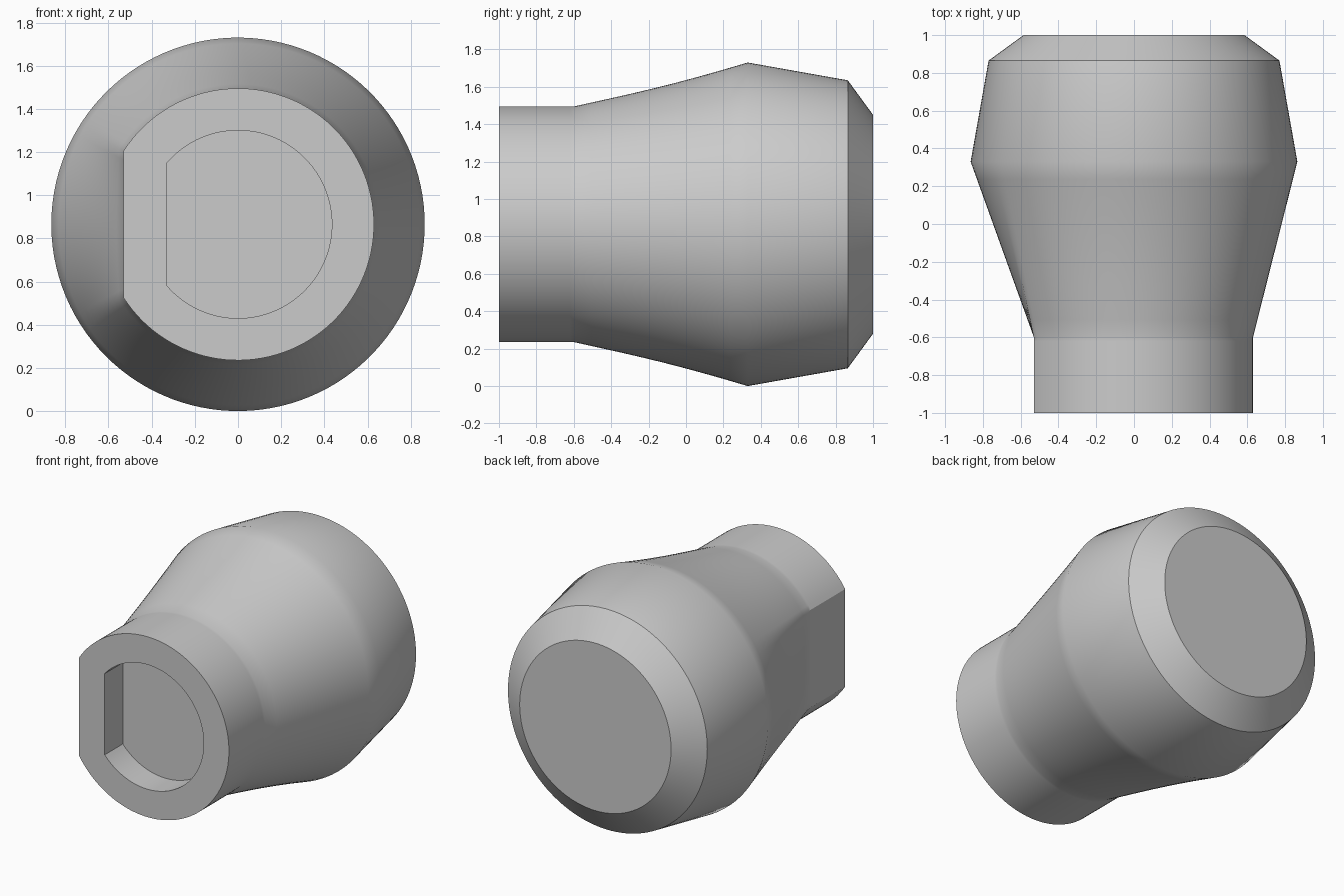
import bpy, bmesh, math
from mathutils import Vector

if "Cube" in bpy.data.objects:
    bpy.data.objects.remove(bpy.data.objects["Cube"])

ARC, FLAT = 96, 20          # segments on the round and on the flat side
CENTRE_Z = 0.865
CORNER = math.pi - math.acos(0.53 / 0.63)


def section(radius, flat=None):
    """Closed outline (x, z): round, with an optional flat on the right side."""
    corner = math.pi - math.acos(flat / radius) if flat else CORNER
    pts = []
    for i in range(ARC):
        a = -corner + 2 * corner * i / ARC
        pts.append(Vector((radius * math.cos(a), radius * math.sin(a))))
    for i in range(FLAT):
        a = corner + 2 * (math.pi - corner) * i / FLAT
        r = -flat / math.cos(a) if flat else radius
        pts.append(Vector((r * math.cos(a), r * math.sin(a))))
    return pts


def blend(a, b, t):
    """Blend of two outlines, slightly waisted above and below."""
    pts = [p.lerp(q, t) for p, q in zip(a, b)]
    waist = 1 - 0.015 * math.sin(math.pi * t)
    return [Vector((p.x, p.y * waist)) for p in pts]


# Sections from the socket floor, out over the rim and along the body to the back
socket, neck, belly = section(0.435, 0.33), section(0.63, 0.53), section(0.865)
STEPS = 10
rings = [(-0.8, socket), (-1.0, socket), (-1.0, neck), (-0.62, neck)]
for i in range(STEPS + 1):
    t = i / STEPS
    rings.append((-0.6 + 0.93 * t, blend(neck, belly, t)))
rings += [(0.865, section(0.77)), (1.0, section(0.585))]

bm = bmesh.new()
loops = [[bm.verts.new((p.x, y, p.y + CENTRE_Z)) for p in pts] for y, pts in rings]
n = ARC + FLAT
for a, b in zip(loops, loops[1:]):
    for i in range(n):
        j = (i + 1) % n
        bm.faces.new((a[i], a[j], b[j], b[i]))
bm.faces.new(loops[0])
bm.faces.new(loops[-1])
bmesh.ops.recalc_face_normals(bm, faces=bm.faces)

# Smooth shading with crisp rims and crisp borders along the flat
for f in bm.faces:
    f.smooth = True
for e in bm.edges:
    e.smooth = e.calc_face_angle(0) < math.radians(35)
for a, b in zip(loops[:4], loops[1:5]):
    for i in (0, ARC):
        bm.edges.get((a[i], b[i])).smooth = False

mesh = bpy.data.meshes.new("knob_body")
bm.to_mesh(mesh)
bm.free()
knob = bpy.data.objects.new("knob_body", mesh)
bpy.context.collection.objects.link(knob)

# Plain grey material
grey = bpy.data.materials.new("light_grey")
grey.use_nodes = True
colour = (0.6, 0.6, 0.6, 1)
grey.diffuse_color = colour
grey.node_tree.nodes["Principled BSDF"].inputs["Base Color"].default_value = colour
mesh.materials.append(grey)
